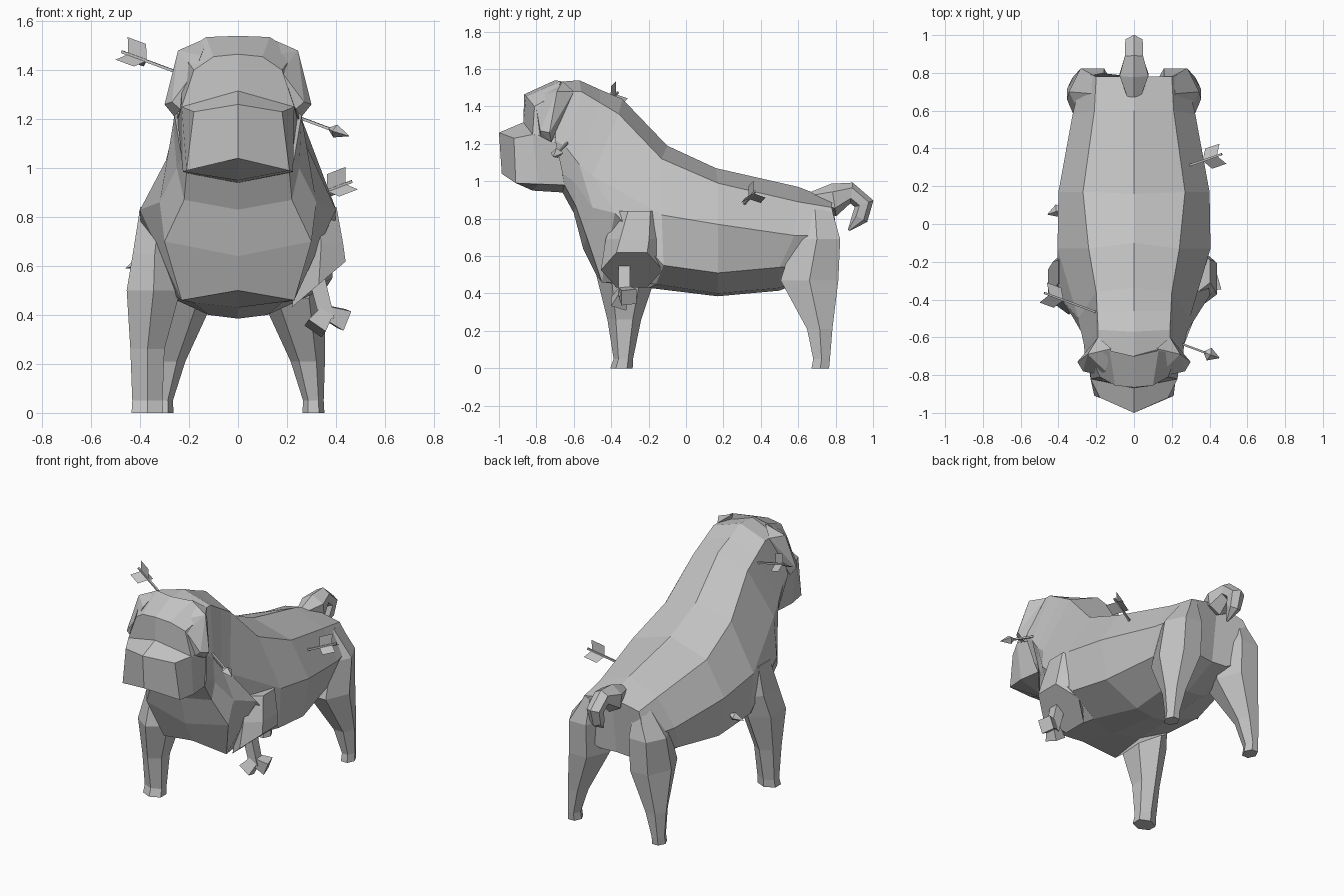
import bpy, bmesh, math
from mathutils import Vector

if "Cube" in bpy.data.objects:
    bpy.data.objects.remove(bpy.data.objects["Cube"])

grey = bpy.data.materials.new("plain_grey")
grey.diffuse_color = (0.55, 0.55, 0.55, 1)
grey.use_nodes = True
grey.node_tree.nodes["Principled BSDF"].inputs["Base Color"].default_value = grey.diffuse_color


def finish(name, bm):
    bmesh.ops.recalc_face_normals(bm, faces=bm.faces)
    me = bpy.data.meshes.new(name)
    bm.to_mesh(me)
    bm.free()
    me.materials.append(grey)
    ob = bpy.data.objects.new(name, me)
    bpy.context.collection.objects.link(ob)
    return ob


def loft(name, rings):
    """Skin a row of closed rings and cap both ends in two halves."""
    bm = bmesh.new()
    vs = [[bm.verts.new(p) for p in r] for r in rings]
    n = len(vs[0])
    for a, b in zip(vs, vs[1:]):
        for i in range(n):
            j = (i + 1) % n
            bm.faces.new((a[i], a[j], b[j], b[i]))
    for r in (vs[0], vs[-1]):
        bm.faces.new(r[:n // 2 + 1])
        bm.faces.new(r[n // 2:] + r[:1])
    return finish(name, bm)


def mirror_ring(half):
    """Half ring from top centre to bottom centre -> full ring."""
    return half + [(-x, y, z) for x, y, z in half[-2:0:-1]]


def leg(name, side, rows, tilt=0, pointed=False):
    """Six sided limb, rows are (x, y, z, half width, half depth)."""
    start, kx, ky = (0, 1, 1.15) if pointed else (math.pi / 2, 1.15, 1)
    rings = []
    for k, (x, y, z, rx, ry) in enumerate(rows):
        ring = []
        for i in range(6):
            a = start + i * math.pi / 3
            dx = kx * rx * math.cos(a)
            dz = tilt * dx if k == 0 else 0
            ring.append((side * (x + dx), y + ky * ry * math.sin(a), z + dz))
        rings.append(ring)
    return loft(name, rings)


def tube(name, path, radii, sides, u):
    """Tube along a path, u is a vector across it."""
    pts = [Vector(p) for p in path]
    rings = []
    for i, p in enumerate(pts):
        t = (pts[min(i + 1, len(pts) - 1)] - pts[max(i - 1, 0)]).normalized()
        v = t.cross(u).normalized()
        w = v.cross(t)
        angles = [2 * math.pi * (k + 0.5) / sides for k in range(sides)]
        rings.append([p + radii[i] * (w * math.cos(a) + v * math.sin(a)) for a in angles])
    return loft(name, rings)


def hull(name, pts):
    bm = bmesh.new()
    for p in pts:
        bm.verts.new(p)
    bmesh.ops.convex_hull(bm, input=bm.verts)
    return finish(name, bm)


# Torso: rings from the head base back to the rump
head_base = [(0, -.70, 1.53), (.19, -.68, 1.48), (.26, -.70, 1.22),
             (.23, -.66, 1.04), (.21, -.65, .98), (0, -.66, .94)]
neck = [(0, -.57, 1.54), (.19, -.56, 1.48), (.265, -.64, 1.18),
        (.25, -.60, 1.0), (.22, -.59, .87), (0, -.60, .83)]
upper_chest = [(0, -.46, 1.49), (.195, -.46, 1.42), (.28, -.57, 1.09),
               (.32, -.50, .86), (.30, -.53, .70), (0, -.55, .64)]
shoulder = [(0, -.34, 1.44), (.20, -.36, 1.36), (.295, -.50, 1.03),
            (.40, -.38, .83), (.23, -.45, .46), (0, -.48, .50)]
ribs = [(0, -.10, 1.19), (.24, -.13, 1.12), (.405, -.13, .82),
        (.385, -.12, .55), (.18, -.16, .45), (0, -.20, .43)]
waist = [(0, .16, 1.07), (.27, .17, .99), (.40, .17, .77),
         (.36, .17, .51), (.12, .17, .40), (0, .17, .385)]
hip = [(0, .60, .97), (.21, .60, .89), (.325, .58, .71),
       (.29, .50, .54), (.12, .50, .43), (0, .50, .415)]
rump = [(0, .78, .90), (.20, .78, .86), (.27, .81, .71),
        (.22, .79, .57), (.10, .74, .52), (0, .73, .52)]
loft("torso", [mirror_ring(r) for r in
               (head_base, neck, upper_chest, shoulder, ribs, waist, hip, rump)])

# Face and muzzle
loft("brow", [mirror_ring(r) for r in (
    [(0, -.865, 1.465), (.10, -.855, 1.455), (.18, -.81, 1.40), (.23, -.82, 1.25), (0, -.87, 1.31)],
    [(0, -.70, 1.54), (.13, -.67, 1.535), (.23, -.69, 1.47), (.25, -.69, 1.2), (0, -.65, 1.25)])])
loft("muzzle", [mirror_ring(r) for r in (
    [(0, -1, 1.26), (.18, -.92, 1.23), (.21, -.91, .99), (0, -.985, 1.04)],
    [(0, -.87, 1.315), (.23, -.82, 1.25), (.225, -.79, .985), (0, -.82, .95)],
    [(0, -.65, 1.30), (.25, -.66, 1.23), (.21, -.65, .98), (0, -.66, .94)])])
for side, label in ((-1, "left"), (1, "right")):
    hull(label + "_ear", [(side * x, y, z) for x, y, z in (
        (.12, -.66, 1.535), (.245, -.69, 1.48), (.15, -.78, 1.46), (.18, -.80, 1.39),
        (.30, -.73, 1.26), (.27, -.78, 1.27), (.235, -.78, 1.24), (.26, -.72, 1.21),
        (.19, -.60, 1.48))])

    # Hind legs, tapering up into the hips
    leg(label + "_hind_leg", side, [
        (.308, .718, 0, .045, .047), (.308, .725, .05, .042, .045),
        (.285, .715, .21, .07, .068), (.225, .66, .47, .13, .155),
        (.22, .70, .69, .125, .125), (.18, .69, .85, .04, .09)], pointed=True)

# Whole front leg and the cut one opposite
leg("left_front_leg", -1, [
    (.37, -.345, 0, .065, .06), (.37, -.335, .05, .062, .052),
    (.37, -.33, .26, .070, .09), (.345, -.32, .50, .11, .16),
    (.34, -.28, .65, .09, .16), (.32, -.25, .84, .08, .12)])
leg("cut_leg_stump", 1, [
    (.33, -.29, .525, .11, .165), (.34, -.275, .69, .09, .155),
    (.325, -.25, .84, .078, .12)], tilt=0.85)

# Bone sticking out of the stump
tube("bone_shaft", [(.315, -.33, .58), (.365, -.33, .38)], [.046, .042], 4, Vector((0, 1, 0)))
for label, tip in (("outer", (.435, -.305, .38)), ("inner", (.315, -.36, .345))):
    tube(label + "_bone_knob", [(.36, -.33, .41), tip], [.04, .06], 4, Vector((0, 1, 0)))

# Curled tail
tube("tail",
     [(0, .67, .905), (0, .79, .90), (0, .885, .937), (0, .952, .88), (0, .93, .805), (0, .87, .738)],
     [.04, .088, .056, .053, .045, .006], 6, Vector((1, 0, 0)))


def arrow(name, tail, tip):
    """Shaft, diamond head and three swept feathers."""
    a, b = Vector(tail), Vector(tip)
    d = (b - a).normalized()
    u = d.cross(Vector((0, 0, 1))).normalized()
    v = u.cross(d)
    tube(name + "_shaft", [a, b - d * .06], [.008, .008], 4, u)
    base = b - d * .065
    hull(name + "_head", [b, b - d * .10] +
         [base + s * k for s, k in ((u, .036), (u, -.036), (v, .028), (v, -.028))])
    bm = bmesh.new()
    for i in range(3):
        ang = math.pi / 2 + i * 2 * math.pi / 3
        w = (u * math.cos(ang) + v * math.sin(ang)) * .065
        bm.faces.new([bm.verts.new(p) for p in (
            a + d * .03, a + d * .115, a + d * .09 + w, a + d * .005 + w)])
    finish(name + "_feathers", bm)


arrow("neck_arrow", (-.475, -.365, 1.475), (.455, -.71, 1.13))
arrow("flank_arrow", (.465, .37, .945), (-.46, .05, .59))
